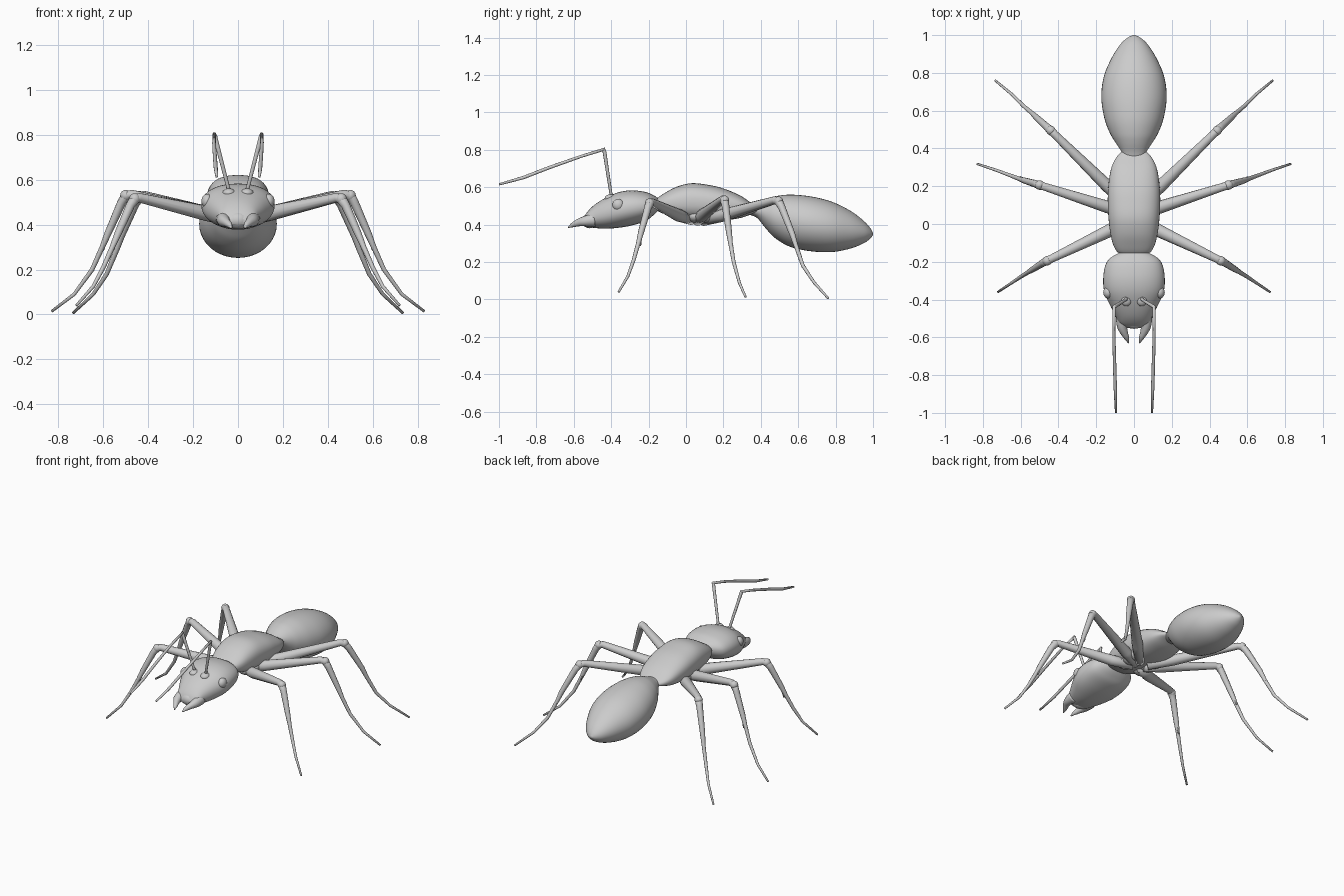
import bpy, bmesh, math
from mathutils import Vector


def smooth(ob):
    for p in ob.data.polygons:
        p.use_smooth = True


def spline(rows, n):
    """Catmull-Rom interpolation through rows of numbers."""
    out = []
    for i in range(len(rows) - 1):
        a, b = rows[max(i - 1, 0)], rows[i]
        c, d = rows[i + 1], rows[min(i + 2, len(rows) - 1)]
        for k in range(n):
            t = k / n
            out.append([0.5 * (2 * q + (r - p) * t + (2 * p - 5 * q + 4 * r - s) * t * t
                               + (3 * q - p - 3 * r + s) * t ** 3)
                        for p, q, r, s in zip(a, b, c, d)])
    return out + [list(rows[-1])]


def skin(name, rings):
    """Close a list of vertex rings into a smooth solid."""
    bm = bmesh.new()
    vr = [[bm.verts.new(p) for p in ring] for ring in rings]
    n = len(vr[0])
    for a, b in zip(vr, vr[1:]):
        for i in range(n):
            bm.faces.new((a[i], a[(i + 1) % n], b[(i + 1) % n], b[i]))
    bm.faces.new(vr[0])
    bm.faces.new(vr[-1])
    bmesh.ops.recalc_face_normals(bm, faces=bm.faces[:])
    me = bpy.data.meshes.new(name)
    bm.to_mesh(me)
    bm.free()
    ob = bpy.data.objects.new(name, me)
    bpy.context.collection.objects.link(ob)
    smooth(ob)
    return ob


def body(name, stations, power=2.0, seg=40):
    """Loft along y; stations are (y, top z, bottom z, half width)."""
    rings = []
    for y, top, bot, hw in spline(stations, 5):
        ring = []
        for i in range(seg):
            a = 2 * math.pi * i / seg
            c, s = math.cos(a), math.sin(a)
            ring.append((max(hw, .002) * math.copysign(abs(c) ** (2 / power), c), y,
                         (top + bot) / 2 + (top - bot) / 2 * math.copysign(abs(s) ** (2 / power), s)))
        rings.append(ring)
    return skin(name, rings)


def limb(name, pts, side, seg=12):
    """Tapered tube through (x, y, z, radius) points."""
    ps = [Vector((p[0] * side, p[1], p[2])) for p in pts]
    rings = []
    for i, p in enumerate(ps):
        d = (ps[min(i + 1, len(ps) - 1)] - ps[max(i - 1, 0)]).normalized()
        u = d.cross(Vector((.31, .17, .93))).normalized()
        v = d.cross(u)
        rings.append([p + pts[i][3] * (u * math.cos(2 * math.pi * k / seg)
                                       + v * math.sin(2 * math.pi * k / seg)) for k in range(seg)])
    return skin(name, rings)


def ball(name, loc, scale):
    bpy.ops.mesh.primitive_uv_sphere_add(segments=20, ring_count=12, radius=1, location=loc)
    ob = bpy.context.object
    ob.name = name
    ob.scale = scale
    smooth(ob)


# Body segments
body("abdomen", [(.33, .50, .455, .05), (.38, .515, .435, .065), (.43, .537, .375, .097),
                 (.48, .552, .325, .127), (.56, .56, .28, .157), (.67, .55, .257, .173),
                 (.78, .522, .253, .16), (.88, .473, .272, .118), (.95, .42, .30, .073),
                 (.985, .382, .325, .036), (1.0, .355, .345, .006)])
body("thorax", [(-.17, .515, .49, .03), (-.155, .54, .475, .08), (-.115, .568, .455, .108),
                (-.05, .602, .432, .125), (.03, .621, .422, .135), (.12, .612, .42, .139),
                (.2, .593, .422, .136), (.29, .555, .435, .122), (.35, .515, .455, .095),
                (.385, .495, .465, .06), (.4, .485, .475, .02)], 2.4)
body("head", [(-.14, .515, .495, .02), (-.15, .54, .475, .07), (-.18, .56, .445, .125),
              (-.22, .575, .417, .152), (-.29, .583, .395, .163), (-.36, .573, .383, .157),
              (-.43, .543, .378, .127), (-.49, .505, .382, .096), (-.53, .465, .39, .075),
              (-.55, .43, .40, .04)], 2.2)
ball("mouth_plate", (0, -.515, .42), (.055, .04, .04))

# Leg joints: hip, femur start, knee, tibia end, foot bends, tip
legs = {
    "front_leg": [(.03, .03, .425, .028), (.14, -.04, .45, .034), (.44, -.185, .52, .021),
                  (.46, -.195, .515, .024), (.48, -.205, .485, .020), (.535, -.24, .36, .016),
                  (.56, -.255, .30, .012), (.60, -.28, .21, .010), (.645, -.31, .125, .008),
                  (.72, -.36, .04, .006)],
    "middle_leg": [(.03, .06, .42, .028), (.14, .09, .45, .034), (.475, .198, .535, .021),
                   (.5, .206, .53, .024), (.52, .212, .495, .020), (.58, .23, .36, .016),
                   (.605, .238, .30, .012), (.65, .255, .20, .010), (.73, .285, .09, .008),
                   (.83, .318, .014, .006)],
    "hind_leg": [(.03, .09, .42, .028), (.14, .2, .45, .034), (.42, .475, .53, .021),
                 (.44, .495, .525, .024), (.46, .513, .49, .020), (.52, .568, .35, .016),
                 (.54, .587, .29, .012), (.585, .625, .18, .010), (.645, .685, .09, .008),
                 (.735, .76, .006, .006)],
}

for side, tag in ((1, "right"), (-1, "left")):
    for name, pts in legs.items():
        limb(f"{tag}_{name}", pts, side)
        ball(f"{tag}_{name}_knee", (pts[3][0] * side, pts[3][1], pts[3][2]), (.025,) * 3)
        # Hip lobe and tibia spur
        ball(f"{tag}_{name}_hip", (.065 * side, pts[0][1] * 2 - .07, .445), (.055, .045, .035))
        x, y, z, r = pts[5]
        limb(f"{tag}_{name}_spur", [(x, y, z, .009), (x + .02, pts[6][1] + .012, z - .075, .003)], side, 8)
    # Antenna
    limb(f"{tag}_antenna_base", [(.038, -.39, .535, .012), (.045, -.402, .57, .008), (.103, -.437, .795, .010),
                                 (.105, -.44, .805, .007)], side)
    limb(f"{tag}_antenna_tip", [(.105, -.432, .804, .008), (.107, -.56, .765, .008), (.103, -.73, .705, .009),
                                (.099, -.87, .651, .009), (.095, -.999, .615, .006)], side)
    ball(f"{tag}_antenna_socket", (.04 * side, -.40, .54), (.03, .035, .022))
    # Eye and jaw
    ball(f"{tag}_eye", (.137 * side, -.362, .505), (.026, .032, .032))
    limb(f"{tag}_jaw", spline([(.062, -.49, .425, .036), (.063, -.54, .418, .028), (.052, -.575, .41, .02),
                               (.038, -.605, .398, .013), (.029, -.63, .385, .003)], 4), side)
